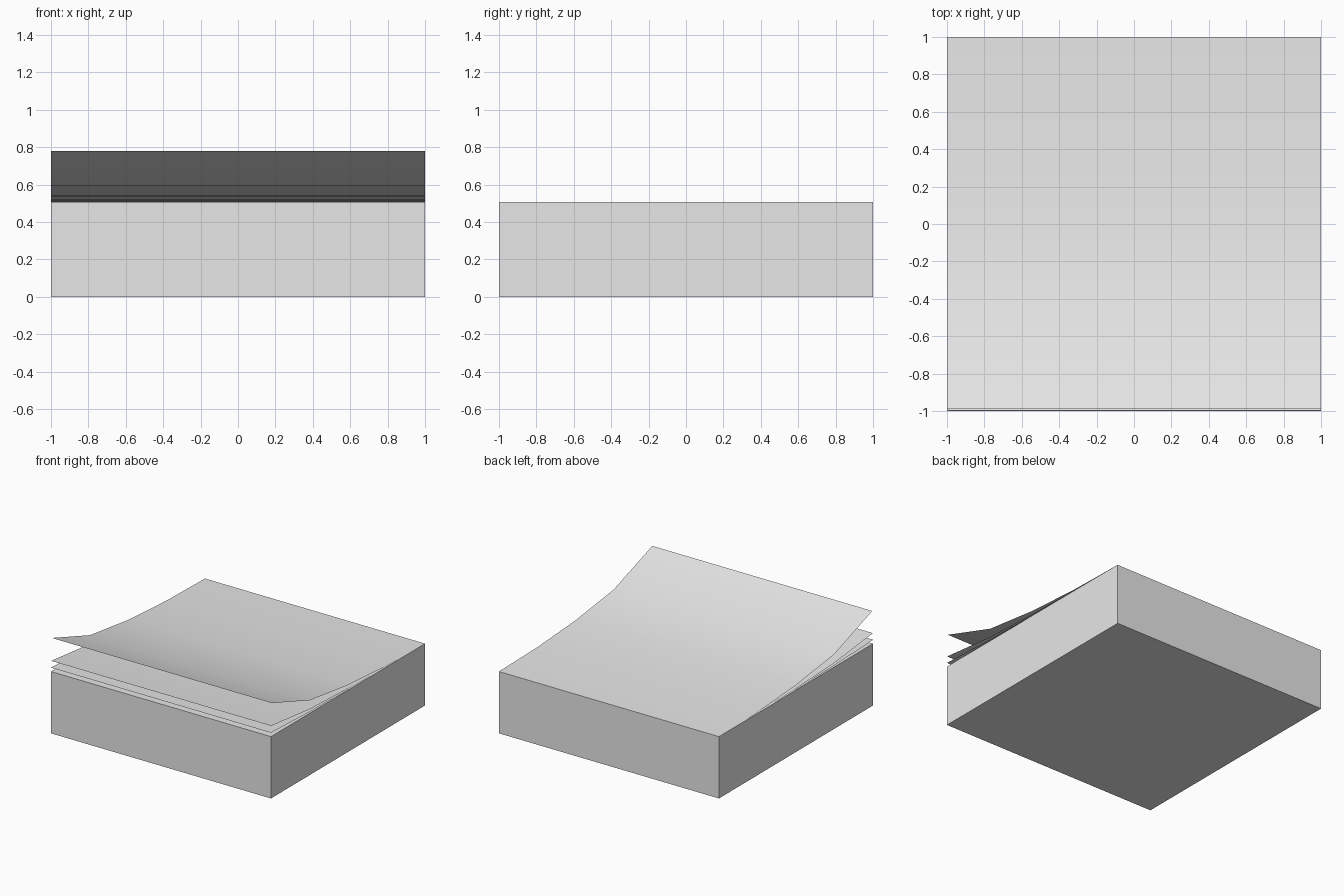
import bpy
import bmesh

old = bpy.data.objects.get("Cube")
if old:
    bpy.data.objects.remove(old, do_unlink=True)

PAD_HEIGHT = 0.508

paper = bpy.data.materials.new("paper grey")
paper.use_nodes = True
colour = (0.8, 0.8, 0.8, 1.0)
paper.diffuse_color = colour
paper.node_tree.nodes["Principled BSDF"].inputs["Base Color"].default_value = colour


def add_object(name, bm):
    mesh = bpy.data.meshes.new(name)
    bm.to_mesh(mesh)
    bm.free()
    mesh.materials.append(paper)
    obj = bpy.data.objects.new(name, mesh)
    bpy.context.collection.objects.link(obj)
    return obj


# Solid block of stacked paper
bm = bmesh.new()
bmesh.ops.create_cube(bm, size=1.0)
bmesh.ops.scale(bm, vec=(2.0, 2.0, PAD_HEIGHT), verts=bm.verts)
bmesh.ops.translate(bm, vec=(0, 0, PAD_HEIGHT / 2), verts=bm.verts)
add_object("paper_block", bm)

# Share of the full lift at each step from the glued back edge to the free front edge
CURL = [0.0, 0.035, 0.15, 0.385, 1.0]


def add_sheet(name, lift, front_y):
    """Thin sheet fixed at the back edge and curling up towards the front."""
    bm = bmesh.new()
    rows = []
    for i, share in enumerate(CURL):
        y = 1.0 + (front_y - 1.0) * i / (len(CURL) - 1)
        z = PAD_HEIGHT + lift * share
        rows.append([bm.verts.new((x, y, z)) for x in (-1.0, 1.0)])
    for back, front in zip(rows, rows[1:]):
        face = bm.faces.new((front[0], front[1], back[1], back[0]))
        face.smooth = True
    return add_object(name, bm)


# Three loose sheets, each lifted further than the one below
add_sheet("lower_sheet", 0.032, -1.0)
add_sheet("middle_sheet", 0.087, -0.998)
add_sheet("top_sheet", 0.272, -0.99)
